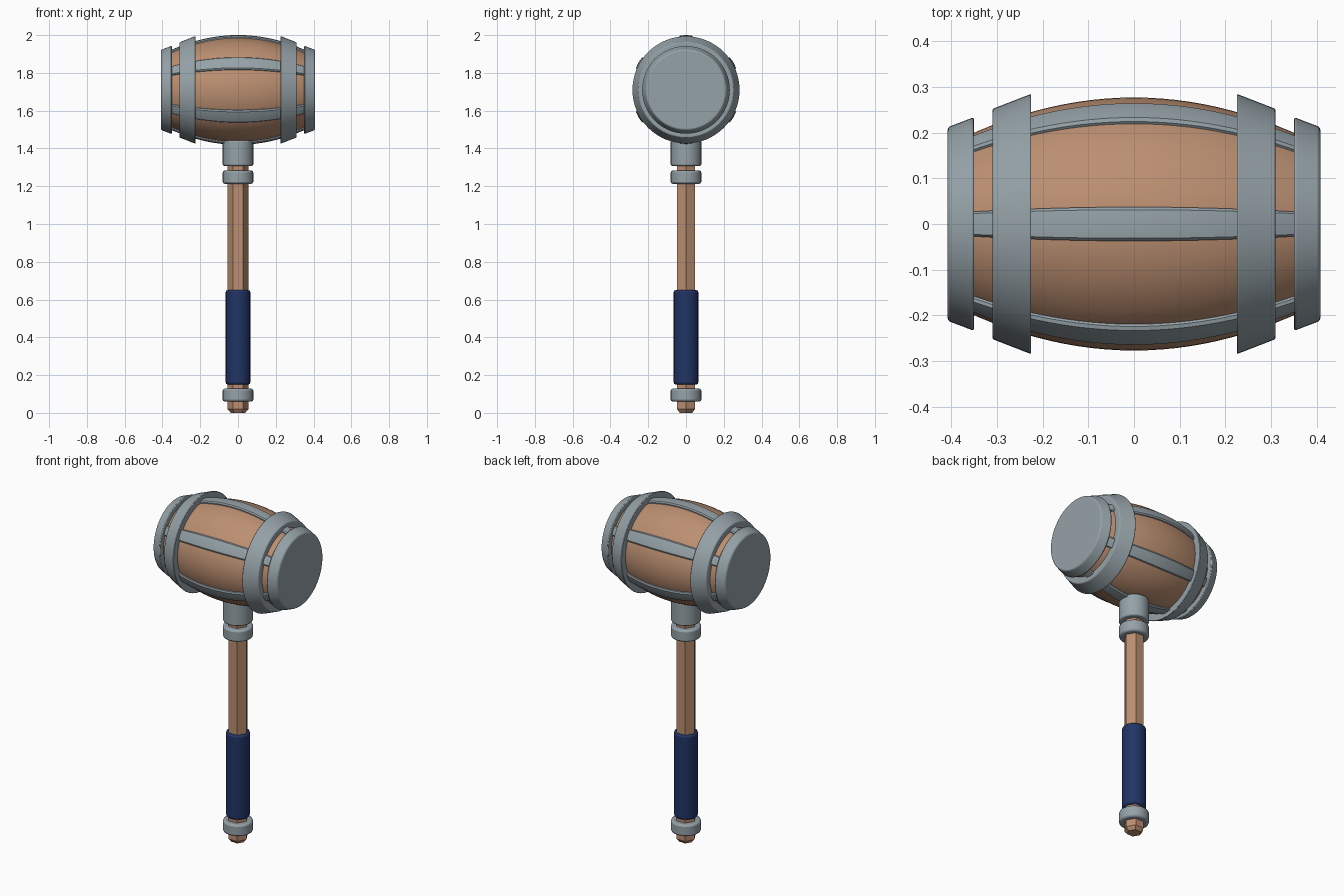
import bpy, bmesh, math
from mathutils import Matrix

if "Cube" in bpy.data.objects:
    bpy.data.objects.remove(bpy.data.objects["Cube"])

HEAD_Z = 1.71


def material(name, rgb):
    m = bpy.data.materials.new(name)
    m.diffuse_color = (*rgb, 1)
    m.use_nodes = True
    m.node_tree.nodes["Principled BSDF"].inputs["Base Color"].default_value = m.diffuse_color
    return m


WOOD = material("warm wood", (0.50, 0.275, 0.165))
STEEL = material("grey steel", (0.30, 0.36, 0.39))
NAVY = material("navy leather", (0.015, 0.034, 0.13))


def finish(name, bm, mat, bevel=0.0, segments=2, smooth=True):
    bmesh.ops.recalc_face_normals(bm, faces=bm.faces)
    me = bpy.data.meshes.new(name)
    bm.to_mesh(me)
    bm.free()
    me.materials.append(mat)
    ob = bpy.data.objects.new(name, me)
    bpy.context.collection.objects.link(ob)
    if bevel:
        b = ob.modifiers.new("Bevel", 'BEVEL')
        b.width, b.segments = bevel, segments
        b.limit_method, b.angle_limit = 'ANGLE', math.radians(30)
    if smooth:
        bpy.ops.object.select_all(action='DESELECT')
        bpy.context.view_layer.objects.active = ob
        ob.select_set(True)
        bpy.ops.object.shade_smooth_by_angle(angle=math.radians(30))
    return ob


def head_point(x, r, a):
    return (x, r * math.cos(a), HEAD_Z + r * math.sin(a))


def lathe_head(name, profile, mat, ring=False, bevel=0.0, n=64):
    """Turn (x, radius) points about the head axis; ring closes the section."""
    bm = bmesh.new()
    loops = [[bm.verts.new(head_point(x, r, math.tau * i / n)) for i in range(n)]
             for x, r in profile]
    pairs = list(zip(loops, loops[1:]))
    if ring:
        pairs.append((loops[-1], loops[0]))
    for p, q in pairs:
        for i in range(n):
            j = (i + 1) % n
            bm.faces.new((p[i], p[j], q[j], q[i]))
    if not ring:
        bm.faces.new(loops[0])
        bm.faces.new(loops[-1])
    return finish(name, bm, mat, bevel)


def rod(name, r, z0, z1, mat, n=48, bevel=0.01, segments=2):
    bm = bmesh.new()
    bmesh.ops.create_cone(bm, cap_ends=True, segments=n, radius1=r, radius2=r,
                          depth=z1 - z0, matrix=Matrix.Translation((0, 0, (z0 + z1) / 2)))
    return finish(name, bm, mat, bevel, segments)


def barrel_r(x):
    return 0.277 - 0.63 * x * x


# Wooden barrel head
xs = [-0.37 + 0.74 * i / 24 for i in range(25)]
lathe_head("barrel_head", [(x, barrel_r(x)) for x in xs], WOOD)

# Conical hoops and end caps on both sides
for s, side in ((-1, "left"), (1, "right")):
    lathe_head(side + "_hoop", [(s * 0.225, 0.20), (s * 0.225, 0.285),
                                (s * 0.31, 0.252), (s * 0.31, 0.20)], STEEL, True, 0.004)
    lathe_head(side + "_end_cap", [(s * 0.35, 0.234), (s * 0.408, 0.212)], STEEL, False, 0.006)

# Six curved straps running along the barrel
for k in range(6):
    a = math.radians(30 + 60 * k)
    bm = bmesh.new()
    section = [(-0.132, -0.01), (-0.132, 0.006), (-0.108, 0.012), (0, 0.0135),
               (0.108, 0.012), (0.132, 0.006), (0.132, -0.01)]
    rows = [[bm.verts.new(head_point(x, barrel_r(x) + h, a + t)) for t, h in section]
            for x in xs]
    for p, q in zip(rows, rows[1:]):
        for i in range(len(section)):
            j = (i + 1) % len(section)
            bm.faces.new((p[i], p[j], q[j], q[i]))
    bm.faces.new(rows[0])
    bm.faces.new(rows[-1])
    finish("strap_%d" % (k + 1), bm, STEEL)

# Six-sided wooden handle with a tapered foot
bm = bmesh.new()
levels = [(0.0, 0.038), (0.02, 0.055), (1.45, 0.055)]
rings = [[bm.verts.new((r * math.cos(math.tau * i / 6), r * math.sin(math.tau * i / 6), z))
          for i in range(6)] for z, r in levels]
for p, q in zip(rings, rings[1:]):
    for i in range(6):
        j = (i + 1) % 6
        bm.faces.new((p[i], p[j], q[j], q[i]))
bm.faces.new(rings[0])
bm.faces.new(rings[-1])
finish("handle", bm, WOOD, smooth=False)

# Grip, collars and head socket
rod("grip", 0.065, 0.15, 0.65, NAVY)
rod("lower_collar", 0.081, 0.06, 0.128, STEEL)
rod("upper_collar", 0.081, 1.213, 1.283, STEEL)
rod("head_socket", 0.081, 1.308, 1.442, STEEL, bevel=0.007)
